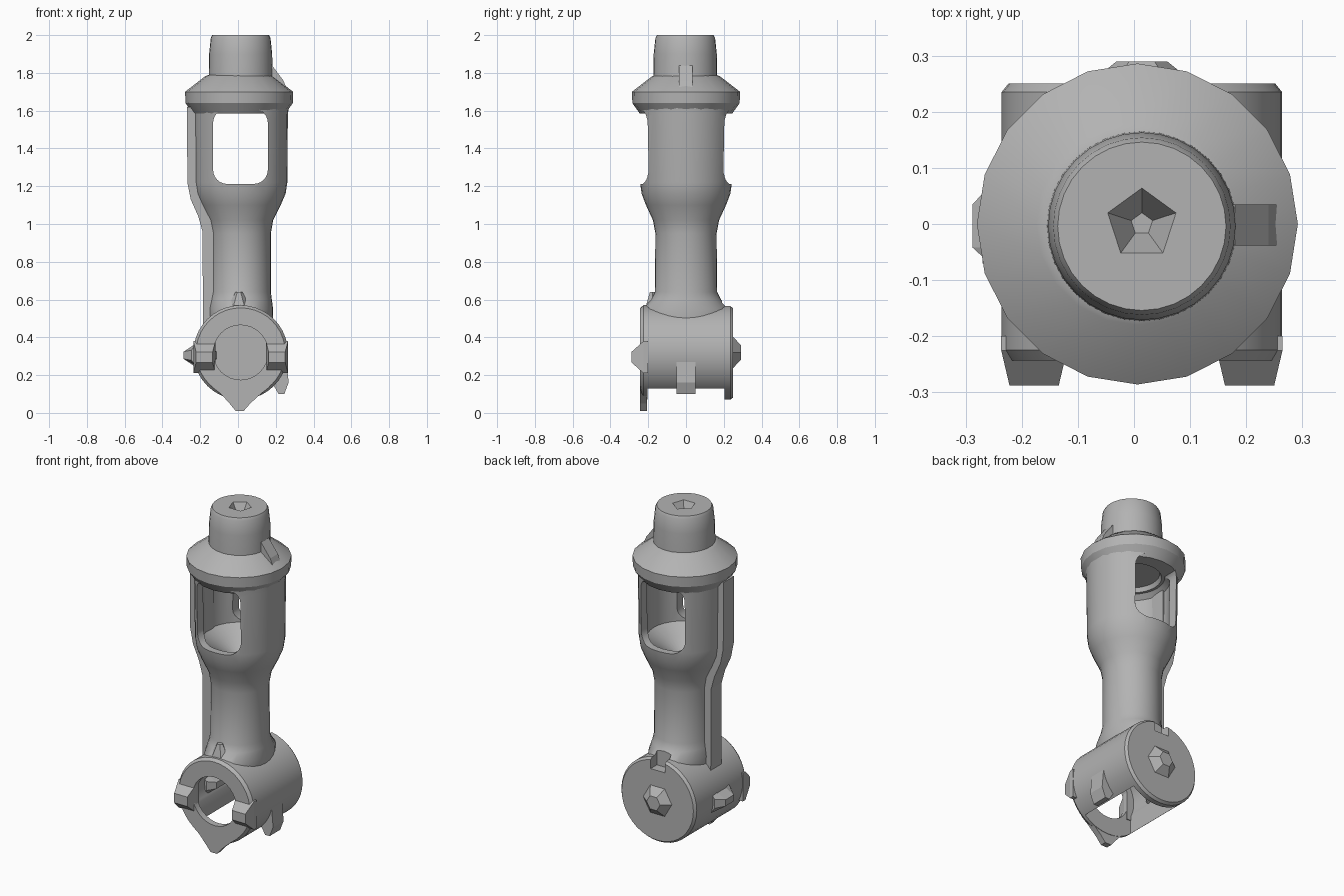
import bpy, bmesh
from math import cos, sin, pi, radians
from mathutils import Vector

cube = bpy.data.objects.get("Cube")
if cube:
    bpy.data.objects.remove(cube, do_unlink=True)

steel = bpy.data.materials.new("plain_grey")
steel.use_nodes = True
grey = (0.45, 0.45, 0.45, 1)
steel.diffuse_color = grey
steel.node_tree.nodes["Principled BSDF"].inputs["Base Color"].default_value = grey

CX = 0.014            # shared axis of shaft and hub
HUB = (CX, 0.32)      # hub centre in x, z


def finish(name, bm):
    bmesh.ops.recalc_face_normals(bm, faces=bm.faces)
    mesh = bpy.data.meshes.new(name)
    bm.to_mesh(mesh)
    bm.free()
    mesh.materials.append(steel)
    ob = bpy.data.objects.new(name, mesh)
    bpy.context.collection.objects.link(ob)
    return ob


def loft(name, rows, sides=32, axis="Z", centre=(CX, 0), turn=0.0):
    """Stack of ellipses (position, radius_a, radius_b) along an axis."""
    bm = bmesh.new()
    rings = []
    for t, ra, rb in rows:
        ring = []
        for i in range(sides):
            a = turn + 2 * pi * i / sides
            u, v = centre[0] + ra * cos(a), centre[1] + rb * sin(a)
            ring.append(bm.verts.new((u, v, t) if axis == "Z" else (u, t, v)))
        rings.append(ring)
    for low, high in zip(rings, rings[1:]):
        for i in range(sides):
            j = (i + 1) % sides
            bm.faces.new((low[i], low[j], high[j], high[i]))
    bm.faces.new(rings[0])
    bm.faces.new(rings[-1])
    return finish(name, bm)


def lathe(name, profile, **kw):
    return loft(name, [(t, r, r) for t, r in profile], **kw)


def prism(name, outline, y0, y1, bevel=0.0):
    """Outline in x, z extruded along y; bevel rounds the edges along y."""
    bm = bmesh.new()
    face = bm.faces.new([bm.verts.new((x, y0, z)) for x, z in outline])
    new = bmesh.ops.extrude_face_region(bm, geom=[face])["geom"]
    bmesh.ops.translate(bm, vec=Vector((0, y1 - y0, 0)),
                        verts=[g for g in new if isinstance(g, bmesh.types.BMVert)])
    if bevel:
        edges = [e for e in bm.edges if abs(e.verts[0].co.y - e.verts[1].co.y) > 0.01]
        bmesh.ops.bevel(bm, geom=edges, offset=bevel, segments=6,
                        profile=0.5, affect="EDGES")
    return finish(name, bm)


def rect(x0, x1, z0, z1):
    return [(x0, z0), (x1, z0), (x1, z1), (x0, z1)]


def cut(target, cutters):
    for cutter in cutters:
        cutter.hide_render = True
        mod = target.modifiers.new("cut", "BOOLEAN")
        mod.operation = "DIFFERENCE"
        mod.solver = "EXACT"
        mod.object = cutter
        bpy.context.view_layer.objects.active = target
        bpy.ops.object.modifier_apply(modifier=mod.name)
    for cutter in cutters:
        bpy.data.objects.remove(cutter, do_unlink=True)


# Shaft: flared foot, slim neck, wide slotted barrel
shaft = loft("shaft", [
    (0.50, 0.17, 0.232), (0.55, 0.172, 0.23), (0.60, 0.165, 0.185),
    (0.64, 0.16, 0.165), (0.95, 0.16, 0.162), (1.02, 0.172, 0.175),
    (1.10, 0.212, 0.212), (1.16, 0.238, 0.235), (1.22, 0.247, 0.243),
    (1.58, 0.25, 0.25), (1.66, 0.26, 0.26)])
# Rib down the right side of the shaft
rib = prism("side_rib", [
    (-0.10, 0.45), (-0.185, 0.45), (-0.188, 0.96), (-0.21, 1.04), (-0.25, 1.13),
    (-0.268, 1.22), (-0.27, 1.62), (-0.18, 1.62), (-0.18, 1.16), (-0.10, 1.0)],
    -0.07, 0.03)
cut(shaft, [
    lathe("barrel_cavity", [(1.09, 0.04), (1.16, 0.13), (1.21, 0.2),
                            (1.56, 0.205), (1.61, 0.15)]),
    prism("window_cutter", rect(-0.132, 0.158, 1.212, 1.61), -0.4, 0.4, 0.075),
    prism("foot_notch", rect(-0.035, 0.06, 0.5, 0.6), 0.19, 0.3)])

# Collar and top spigot
collar = lathe("collar", [(1.585, 0.245), (1.64, 0.284), (1.70, 0.286),
                          (1.782, 0.18), (1.79, 0.16)], sides=20, centre=(0.006, 0))
cut(collar, [lathe("collar_bore", [(1.5, 0.2), (1.61, 0.15)])])
spigot = lathe("top_spigot", [(1.72, 0.17), (1.90, 0.167), (1.985, 0.158), (2.0, 0.15)],
               centre=(CX, -0.004))
cut(spigot, [lathe("pit_cutter", [(1.93, 0.02), (2.0, 0.064), (2.02, 0.07)],
                   sides=5, turn=pi / 2)])
gusset = prism("spigot_gusset", [(0.15, 1.70), (0.265, 1.70), (0.24, 1.76), (0.18, 1.84),
                                 (0.15, 1.84)], -0.038, 0.035)

# Cross hub: hollow, open at the front and along the bottom, closed at the back
hub = lathe("cross_hub", [(-0.243, 0.236), (-0.225, 0.25), (0.235, 0.25), (0.25, 0.238)],
            sides=40, axis="Y", centre=HUB)
cut(hub, [
    lathe("hub_cavity", [(-0.2, 0.18), (0.2, 0.18)], axis="Y", centre=HUB),
    lathe("front_bore", [(-0.35, 0.145), (0.0, 0.145)], axis="Y", centre=HUB),
    prism("bottom_cutter", rect(CX - 0.16, CX + 0.16, 0.0, 0.27), -0.205, 0.205),
    prism("back_notch", rect(-0.035, 0.06, 0.5, 0.6), 0.19, 0.3)])

# Pointed lip under the front ring
lip = prism("front_lip", [(-0.14, 0.14), (-0.09, 0.1), (-0.045, 0.05), (-0.012, 0.01),
                          (0.03, 0.01), (0.065, 0.05), (0.12, 0.1), (0.17, 0.14)],
            -0.243, -0.207)

# Side lugs on the hub
right_lug = loft("right_lug", [(-0.08, 0.05, 0.07), (-0.042, 0.095, 0.05),
                               (0.035, 0.095, 0.05), (0.08, 0.05, 0.07)],
                 sides=8, axis="Y", centre=(-0.2, 0.305), turn=pi / 8)
left_lug = prism("left_lug", [(0.19, 0.30), (0.255, 0.30), (0.268, 0.16), (0.245, 0.1),
                              (0.215, 0.1), (0.18, 0.16)], -0.05, 0.05)

# Raised blocks either side of the front bore
for name, x in (("front_block_right", -0.178), ("front_block_left", 0.206)):
    loft(name, [(-0.2, 0.083, 0.12), (-0.225, 0.083, 0.12), (-0.288, 0.062, 0.04)],
         sides=4, axis="Y", centre=(x, 0.295), turn=pi / 4)

# Hexagonal boss on the back, small peak above the front ring
lathe("back_boss", [(0.22, 0.1), (0.25, 0.095), (0.29, 0.045)], sides=6, axis="Y", centre=HUB)
loft("front_peak", [(0.53, 0.07, 0.05), (0.58, 0.05, 0.035), (0.64, 0.018, 0.015)],
     sides=6, centre=(0.005, -0.178))

# Rounded parts get smooth shading with crisp edges
bpy.ops.object.select_all(action="DESELECT")
for ob in (shaft, collar, spigot, hub):
    ob.select_set(True)
bpy.context.view_layer.objects.active = shaft
bpy.ops.object.shade_smooth_by_angle(angle=radians(30))
